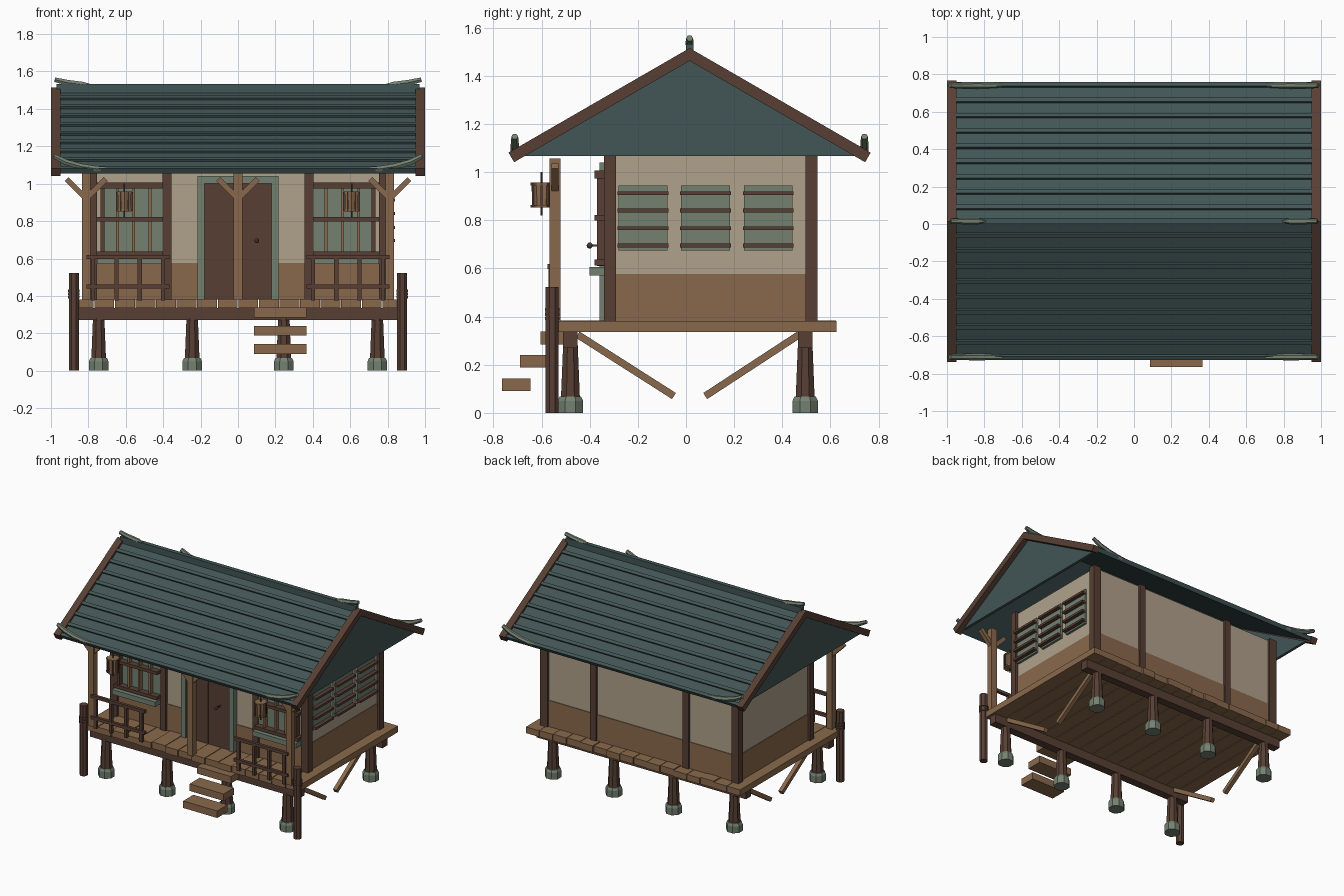
import bpy, bmesh, math, random
from mathutils import Vector, Matrix

random.seed(4)
if "Cube" in bpy.data.objects:
    bpy.data.objects.remove(bpy.data.objects["Cube"], do_unlink=True)


def material(name, hexa):
    rgb = [int(hexa[i:i + 2], 16) / 255 for i in (0, 2, 4)]
    col = [c / 12.92 if c < 0.04 else ((c + 0.055) / 1.055) ** 2.4 for c in rgb] + [1]
    m = bpy.data.materials.new(name)
    m.use_nodes = True
    m.diffuse_color = col
    m.node_tree.nodes["Principled BSDF"].inputs["Base Color"].default_value = col
    return m


TEAL = material("roof teal", "425555")
DARK = material("dark wood", "573f34")
TAN = material("tan wood", "8a694c")
CREAM = material("cream plaster", "b0a18b")
STONE = material("grey green", "738171")


def finish(name, bm, mat):
    bmesh.ops.recalc_face_normals(bm, faces=bm.faces)
    me = bpy.data.meshes.new(name)
    bm.to_mesh(me)
    bm.free()
    me.materials.append(mat)
    ob = bpy.data.objects.new(name, me)
    bpy.context.scene.collection.objects.link(ob)
    return ob


def box(name, x, y, z, mat):
    """Box from (low, high) pairs."""
    bm = bmesh.new()
    mid = Vector([(a + b) / 2 for a, b in (x, y, z)])
    size = [abs(b - a) for a, b in (x, y, z)]
    bmesh.ops.create_cube(bm, size=1, matrix=Matrix.Translation(mid) @ Matrix.Diagonal((*size, 1)))
    return finish(name, bm, mat)


def beam(name, p, q, across, thick, mat, side=(1, 0, 0)):
    """Box between two points; 'across' is measured along side."""
    p, q, s = Vector(p), Vector(q), Vector(side)
    d = (q - p).normalized()
    rot = Matrix((s, d.cross(s), d)).transposed().to_4x4()
    bm = bmesh.new()
    size = Matrix.Diagonal((across, thick, (q - p).length, 1))
    bmesh.ops.create_cube(bm, size=1, matrix=Matrix.Translation((p + q) / 2) @ rot @ size)
    return finish(name, bm, mat)


def column(name, x, y, z, r0, r1, mat, sides=8, turn=None):
    bm = bmesh.new()
    turn = math.pi / sides if turn is None else turn
    place = Matrix.Translation((x, y, (z[0] + z[1]) / 2)) @ Matrix.Rotation(turn, 4, 'Z')
    bmesh.ops.create_cone(bm, cap_ends=True, segments=sides, radius1=r0, radius2=r1,
                          depth=z[1] - z[0], matrix=place)
    return finish(name, bm, mat)


def extrude_x(name, profile, x, mat):
    bm = bmesh.new()
    face = bm.faces.new([bm.verts.new((x[0], y, z)) for y, z in profile])
    new = bmesh.ops.extrude_face_region(bm, geom=[face])["geom"]
    bmesh.ops.translate(bm, vec=(x[1] - x[0], 0, 0),
                        verts=[v for v in new if isinstance(v, bmesh.types.BMVert)])
    return finish(name, bm, mat)


def horn(name, points, radii, mat):
    cu = bpy.data.curves.new(name, 'CURVE')
    cu.dimensions = '3D'
    cu.bevel_depth, cu.bevel_resolution, cu.use_fill_caps = 1, 1, True
    sp = cu.splines.new('POLY')
    sp.points.add(len(points) - 1)
    for pt, co, r in zip(sp.points, points, radii):
        pt.co, pt.radius = (*co, 1), r
    sp.use_smooth = False
    cu.materials.append(mat)
    bpy.context.scene.collection.objects.link(bpy.data.objects.new(name, cu))


# Deck planks, bearers, stilts on stone feet, braces
N, W = 16, 1.76
for i in range(N):
    x = -W / 2 + i * W / N
    top = 0.383 + random.uniform(-0.004, 0.002)
    box("deck_plank", (x + 0.002, x + W / N - 0.002),
        (-0.55 + random.uniform(0, 0.012), 0.625 - random.uniform(0, 0.012)), (0.335, top), TAN)
for y in (-0.48, 0.495):
    box("deck_bearer", (-0.86, 0.86), (y - 0.03, y + 0.03), (0.27, 0.336), DARK)
    for x in (-0.745, -0.245, 0.245, 0.745):
        column("stilt", x, y, (0.05, 0.28), 0.043, 0.033, DARK)
        column("stone_foot", x, y, (0, 0.05), 0.057, 0.057, STONE)
        column("stone_foot_top", x, y, (0.05, 0.068), 0.057, 0.048, STONE)
for x in (-0.745, 0.745):
    beam("front_brace", (x, -0.45, 0.325), (x, -0.05, 0.07), 0.03, 0.03, TAN)
    beam("back_brace", (x, 0.47, 0.325), (x, 0.08, 0.07), 0.03, 0.03, TAN)

# Steps
for y, z in ((-0.765, 0.09), (-0.69, 0.188), (-0.605, 0.285)):
    box("step", (0.085, 0.365), (y, y + 0.12), (z, z + 0.052), TAN)

# House body, lower boarding, wall posts
box("plaster_walls", (-0.795, 0.795), (-0.32, 0.53), (0.38, 1.08), CREAM)
box("lower_boarding", (-0.8, 0.8), (-0.325, 0.535), (0.38, 0.577), TAN)
for x in (-0.785, -0.38, 0.38, 0.785):
    w = 0.03 if abs(x) > 0.5 else 0.024
    box("front_wall_post", (x - w, x + w), (-0.34, -0.29), (0.38, 1.09), DARK)
    box("back_wall_post", (x - w, x + w), (0.497, 0.547), (0.38, 1.09), DARK)

# Double door with frame
for s in (-1, 1):
    box("door_frame_side", (s * 0.18, s * 0.217), (-0.36, -0.31), (0.38, 1.04), STONE)
    box("door_leaf", (s * 0.003, s * 0.18), (-0.35, -0.31), (0.385, 1.002), DARK)
box("door_frame_top", (-0.217, 0.217), (-0.36, -0.31), (1.002, 1.04), STONE)
bm = bmesh.new()
bmesh.ops.create_icosphere(bm, subdivisions=2, radius=0.013, matrix=Matrix.Translation((0.1, -0.4, 0.695)))
finish("door_knob", bm, DARK)
beam("knob_stem", (0.1, -0.4, 0.695), (0.1, -0.34, 0.695), 0.008, 0.008, DARK)

# Side shutters on one end wall
for y in (-0.28, -0.02, 0.24):
    box("side_pane", (0.79, 0.812), (y, y + 0.203), (0.675, 0.945), STONE)
    for z in (0.695, 0.767, 0.84, 0.912):
        box("shutter_slat", (0.805, 0.84), (y - 0.004, y + 0.207), (z - 0.008, z + 0.008), DARK)

# Front windows, railings, lanterns, veranda corners: mirrored
for s in (-1, 1):
    def span(a, b):
        return (s * a, s * b)

    box("window_pane", span(0.405, 0.715), (-0.335, -0.31), (0.61, 0.98), STONE)
    box("window_sill", span(0.4, 0.755), (-0.4, -0.31), (0.57, 0.606), STONE)
    for z, h in ((0.99, 0.016), (0.81, 0.011), (0.625, 0.012)):
        box("window_rail", span(0.4, 0.757), (-0.38, -0.32), (z - h, z + h), DARK)
    for x in (0.47, 0.56, 0.645):
        box("window_bar", span(x - 0.008, x + 0.008), (-0.365, -0.33), (0.62, 0.98), TAN)
    box("window_jamb", span(0.715, 0.735), (-0.37, -0.32), (0.61, 1.0), DARK)

    for z in (0.45, 0.608):
        box("railing_rail", span(0.365, 0.81), (-0.575, -0.553), (z - 0.011, z + 0.011), DARK)
    for x in (0.4, 0.525, 0.65, 0.775):
        box("railing_baluster", span(x - 0.011, x + 0.011), (-0.572, -0.55), (0.375, 0.605), DARK)

    x = s * 0.607
    column("lantern_cord", x, -0.6, (0.82, 1.0), 0.004, 0.004, DARK, 6)
    column("lantern_body", x, -0.6, (0.862, 0.95), 0.038, 0.042, TAN, 6, 0)
    for z in (0.852, 0.945):
        column("lantern_rim", x, -0.6, (z, z + 0.012), 0.046, 0.046, TAN, 6, 0)
    for k in range(6):
        a = k * math.pi / 3
        column("lantern_rib", x + 0.041 * math.cos(a), -0.6 + 0.041 * math.sin(a),
               (0.855, 0.955), 0.006, 0.006, DARK, 4)

    column("mooring_post", s * 0.878, -0.556, (0, 0.523), 0.029, 0.029, DARK)
    for z in (0.385, 0.403, 0.421):
        column("post_rope", s * 0.878, -0.556, (z, z + 0.014), 0.033, 0.033, DARK)

# Veranda posts with forked brackets
for x in (-0.812, 0, 0.812):
    box("veranda_post", (x - 0.023, x + 0.023), (-0.566, -0.522), (0.38, 1.057), TAN)
    for s in (-1, 1):
        beam("post_bracket", (x, -0.544, 0.92), (x + s * 0.105, -0.544, 1.025),
             0.03, 0.03, TAN, side=(0, 1, 0))

# Roof slopes with lipped courses, barge boards, gables
YC, APEX, RUN = 0.015, 1.492, 0.735
ANG = math.radians(30)
COURSES = 9
LEN = RUN / math.cos(ANG)
for s in (-1, 1):
    def on_slope(t, n):
        return (YC + s * (t * math.cos(ANG) + n * math.sin(ANG)),
                APEX - t * math.sin(ANG) + n * math.cos(ANG))

    pts = [(0, -0.014)]
    for i in range(COURSES):
        a, b = i * LEN / COURSES, (i + 1) * LEN / COURSES
        pts += [(a, 0.003), (b - 0.026, 0.003), (b - 0.024, 0.016), (b, 0.016)]
    pts.append((LEN, -0.014))
    extrude_x("roof_slope", [on_slope(*p) for p in pts], (-0.965, 0.965), TEAL)
    for e in (-1, 1):
        x = e * 0.975
        beam("barge_board", (x, *on_slope(-0.01, -0.003)), (x, *on_slope(LEN + 0.008, -0.003)),
             0.05, 0.046, DARK)
        # Upturned eave horns
        y = YC + s * 0.726
        horn("eave_horn", [(e * 0.985, y, 1.148), (e * 0.92, y, 1.115), (e * 0.84, y, 1.092),
                           (e * 0.76, y, 1.08), (e * 0.705, y, 1.078)],
             (0.014, 0.017, 0.018, 0.017, 0.014), STONE)
for e in (-1, 1):
    extrude_x("gable_panel", [(YC - 0.69, 1.066), (YC + 0.69, 1.066), (YC, 1.47)],
              (e * 0.94, e * 0.96), TEAL)
    horn("ridge_horn", [(e * 0.98, YC, 1.556), (e * 0.91, YC, 1.54), (e * 0.83, YC, 1.53),
                        (e * 0.785, YC, 1.53)], (0.014, 0.017, 0.017, 0.002), STONE)
box("ridge_cap", (-0.97, 0.97), (YC - 0.016, YC + 0.016), (1.48, 1.532), TEAL)
